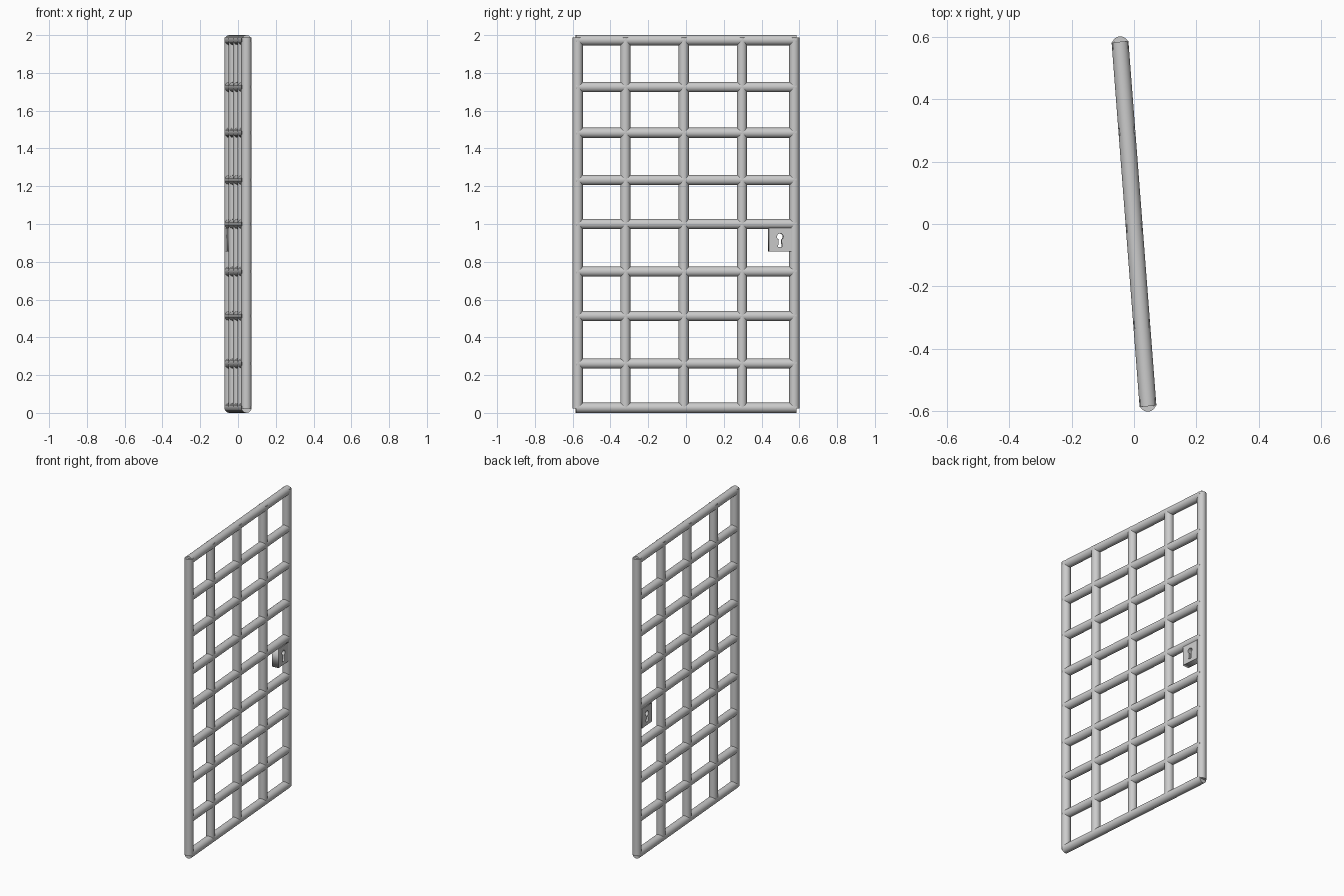
import bpy, math
from mathutils import Matrix, Vector

if "Cube" in bpy.data.objects:
    bpy.data.objects.remove(bpy.data.objects["Cube"])

R = 0.027                                            # bar radius
SWING = Matrix.Rotation(math.atan2(0.044, 0.573), 4, 'Z')  # gate slightly turned


def bar(name, centre, length, horizontal=False):
    bpy.ops.mesh.primitive_cylinder_add(vertices=24, radius=R, depth=length)
    ob = bpy.context.object
    ob.name = name
    turn = Matrix.Rotation(math.pi / 2, 4, 'X') if horizontal else Matrix.Identity(4)
    ob.data.transform(SWING @ Matrix.Translation(Vector(centre)) @ turn)
    bpy.ops.object.shade_smooth_by_angle(angle=math.radians(35))
    return ob


# Outer stiles and inner upright bars
z0, z1 = 0.024, 1.987
for name, y in (("hinge_stile", -0.575), ("upright_bar", -0.322), ("upright_bar", -0.012),
                ("upright_bar", 0.297), ("lock_stile", 0.575)):
    bar(name, (0, y, (z0 + z1) / 2), z1 - z0)

# Horizontal rails
for z in (0.027, 0.261, 0.513, 0.748, 1.0, 1.233, 1.483, 1.725, 1.973):
    bar("rail", (0, 0, z), 1.17, True)

# Lock plate with a keyhole cut right through, drawn as a filled profile
plate = [(0.438, 0.855), (0.558, 0.855), (0.558, 0.98), (0.438, 0.98)]
cy, cz, r = 0.498, 0.933, 0.017
keyhole = [(cy - 0.011, 0.877), (cy + 0.011, 0.877)]
for i in range(17):
    a = math.radians(-65 + 310 * i / 16)
    keyhole.append((cy + r * math.cos(a), cz + r * math.sin(a)))

curve = bpy.data.curves.new("lock_plate", 'CURVE')
curve.dimensions = '2D'
curve.fill_mode = 'BOTH'
curve.extrude = 0.023
for pts in (plate, keyhole):
    s = curve.splines.new('POLY')
    s.points.add(len(pts) - 1)
    for p, (u, v) in zip(s.points, pts):
        p.co = (u, v, 0, 1)
    s.use_cyclic_u = True
lock = bpy.data.objects.new("lock_plate", curve)
bpy.context.collection.objects.link(lock)
stand = Matrix(((0, 0, 1, 0), (1, 0, 0, 0), (0, 1, 0, 0), (0, 0, 0, 1)))
lock.matrix_world = SWING @ stand
bpy.ops.object.select_all(action='DESELECT')
lock.select_set(True)
bpy.context.view_layer.objects.active = lock
bpy.ops.object.convert(target='MESH')
